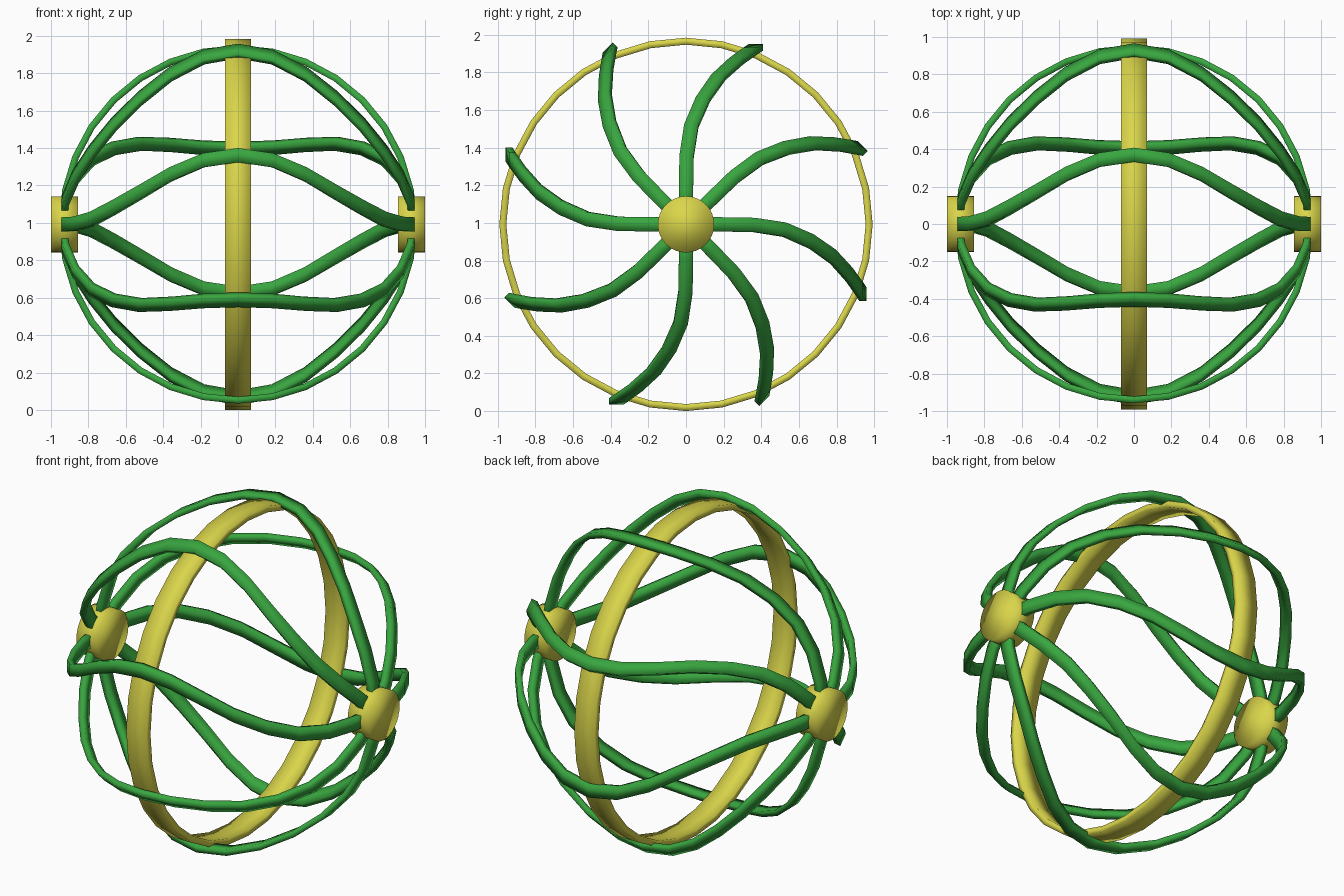
import bpy, bmesh, math
from mathutils import Vector

if "Cube" in bpy.data.objects:
    bpy.data.objects.remove(bpy.data.objects["Cube"])

CZ = 0.992     # height of the cage centre
STEP = math.pi / 16

def material(name, rgb):
    m = bpy.data.materials.new(name)
    m.diffuse_color = (*rgb, 1)
    m.use_nodes = True
    m.node_tree.nodes["Principled BSDF"].inputs["Base Color"].default_value = m.diffuse_color
    return m

GREEN = material("green", (0.04, 0.38, 0.05))
YELLOW = material("yellow", (0.70, 0.67, 0.07))

def finish(name, bm, mat):
    bmesh.ops.recalc_face_normals(bm, faces=bm.faces)
    me = bpy.data.meshes.new(name)
    bm.to_mesh(me)
    bm.free()
    me.materials.append(mat)
    for p in me.polygons:
        p.use_smooth = True
    ob = bpy.data.objects.new(name, me)
    bpy.context.collection.objects.link(ob)
    return ob

def sweep(name, sections, mat, closed=False):
    """Skin a row of four-cornered sections."""
    bm = bmesh.new()
    rows = [[bm.verts.new(p) for p in s] for s in sections]
    pairs = list(zip(rows, rows[1:]))
    if closed:
        pairs.append((rows[-1], rows[0]))
    else:
        bm.faces.new(rows[0])
        bm.faces.new(rows[-1])
    for a, b in pairs:
        for i in range(4):
            j = (i + 1) % 4
            bm.faces.new((a[i], a[j], b[j], b[i]))
    return finish(name, bm, mat)

# Middle ring
ring = []
for i in range(32):
    c, s = math.cos(i * STEP), math.sin(i * STEP)
    ring.append([(x, r * c, CZ + r * s) for x, r in
                 ((-0.07, 0.955), (0.07, 0.955), (0.07, 0.992), (-0.07, 0.992))])
sweep("middle_ring", ring, YELLOW, closed=True)

# End hubs
for side, sx in (("left", -1), ("right", 1)):
    bm = bmesh.new()
    bmesh.ops.create_cone(bm, cap_ends=True, segments=32,
                          radius1=0.15, radius2=0.15, depth=0.145)
    for v in bm.verts:
        x, y, z = v.co
        v.co = Vector((z + sx * 0.9275, y, x + CZ))
    finish(side + "_hub", bm, YELLOW)

# Curved ribs: half circles from hub to hub, pushed sideways towards the middle
SHIFT = [0, 0, 0.003, 0.028, 0.09, 0.172, 0.268, 0.343, 0.37]
HALF_W, R_IN, R_OUT = 0.038, 0.922, 0.958
for k in range(8):
    a = k * math.pi / 4
    ca, sa = math.cos(a), math.sin(a)
    rows = []
    for i in range(17):
        phi = i * STEP
        v0 = -SHIFT[min(i, 16 - i)]
        row = []
        for r, w in ((R_IN, -HALF_W), (R_IN, HALF_W), (R_OUT, HALF_W), (R_OUT, -HALF_W)):
            u, v = r * math.sin(phi), v0 + w
            row.append((r * math.cos(phi), u * ca - v * sa, CZ + u * sa + v * ca))
        rows.append(row)
    sweep(f"curved_rib_{k + 1}", rows, GREEN)
